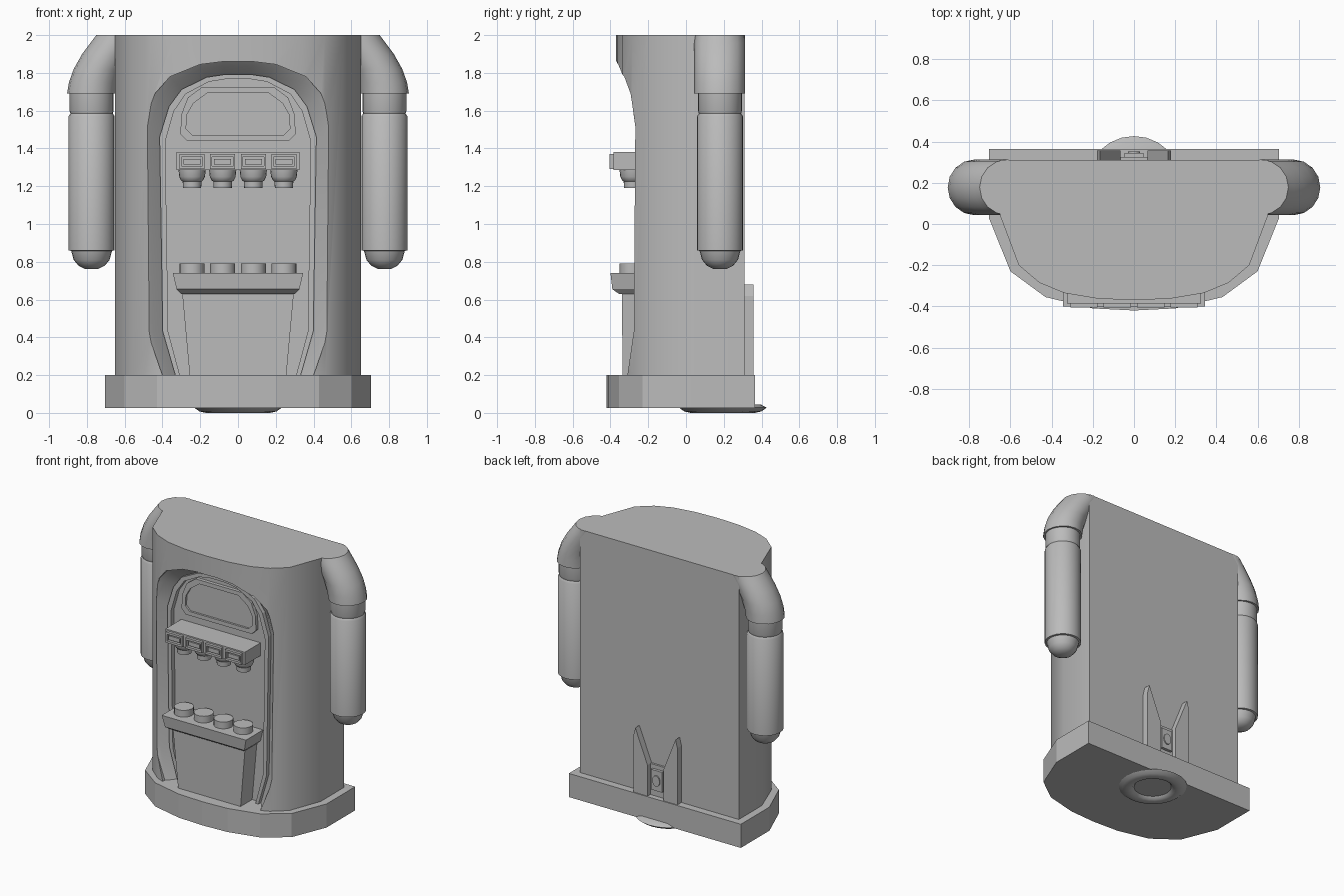
import bpy, bmesh, math
from mathutils import Vector

cube = bpy.data.objects.get("Cube")
if cube:
    bpy.data.objects.remove(cube)

grey = bpy.data.materials.new("plain grey")
grey.use_nodes = True
grey.diffuse_color = (0.5, 0.5, 0.5, 1)
grey.node_tree.nodes["Principled BSDF"].inputs["Base Color"].default_value = (0.5, 0.5, 0.5, 1)


def loft(name, rings, smooth=None, caps=True, wrap=False):
    """Skin a list of equal closed rings of points."""
    bm = bmesh.new()
    rows = [[bm.verts.new(p) for p in ring] for ring in rings]
    pairs = list(zip(rows, rows[1:]))
    if wrap:
        pairs.append((rows[-1], rows[0]))
    for a, b in pairs:
        n = len(a)
        for i in range(n):
            j = (i + 1) % n
            bm.faces.new((a[i], a[j], b[j], b[i]))
    if caps and not wrap:
        bm.faces.new(rows[0])
        bm.faces.new(rows[-1])
    bmesh.ops.recalc_face_normals(bm, faces=bm.faces)
    mesh = bpy.data.meshes.new(name)
    bm.to_mesh(mesh)
    bm.free()
    mesh.materials.append(grey)
    ob = bpy.data.objects.new(name, mesh)
    bpy.context.collection.objects.link(ob)
    if smooth:
        smooth_by_angle(ob, smooth)
    return ob


def smooth_by_angle(ob, degrees):
    bpy.ops.object.select_all(action="DESELECT")
    ob.select_set(True)
    bpy.context.view_layer.objects.active = ob
    bpy.ops.object.shade_smooth_by_angle(angle=math.radians(degrees))


def mirrored(half):
    """Close a half outline by mirroring it in x."""
    return half + [(-x, v) for x, v in reversed(half) if x > 0]


def upright(outline, z):
    return [(x, y, z) for x, y in outline]


def facing(outline, y):
    return [(x, y, z) for x, z in outline]


def circle(cx, cy, z, rx, ry, n=20):
    return [(cx + rx * math.cos(t), cy + ry * math.sin(t), z)
            for t in (math.tau * i / n for i in range(n))]


def lathe(name, cx, cy, profile, n=20, smooth=35):
    return loft(name, [circle(cx, cy, z, r, r, n) for r, z in profile], smooth)


def box(name, x0, x1, y0, y1, z0, z1):
    outline = [(x0, z0), (x1, z0), (x1, z1), (x0, z1)]
    return loft(name, [facing(outline, y0), facing(outline, y1)])


def frame(name, outer, inner, front, back):
    """A flat ring with an outer and an inner outline."""
    return loft(name, [facing(outer, back), facing(outer, front),
                       facing(inner, front), facing(inner, back)], wrap=True)


# Base plinth
plinth = mirrored([(0.705, 0.365), (0.705, 0.03), (0.6, -0.23), (0.43, -0.355),
                   (0.2, -0.41), (0, -0.42)])
loft("base_plinth", [upright(plinth, 0.025), upright(plinth, 0.2)])

# Main body with arched recess
plan = mirrored([(0.65, 0.31), (0.65, 0.04), (0.56, -0.2), (0.46, -0.285),
                 (0.34, -0.335), (0.18, -0.362), (0, -0.37)])
body = loft("body", [upright(plan, 0.19), upright(plan, 2)])


def arch(d):
    half = [(0.36, 0.1), (0.4, 0.2), (0.48, 0.43), (0.5, 1.53), (0.44, 1.69),
            (0.36, 1.78), (0.2, 1.845), (0.08, 1.86)]
    return mirrored([(x * (1 - 2 * d), z - 0.8 * d if z > 1 else z) for x, z in half])


cutter = loft("recess_cutter", [facing(arch(d), y) for y, d in
                                [(-0.6, 0), (-0.285, 0), (-0.26, 0.03), (-0.2, 0.09)]])
cutter.hide_render = True
cut = body.modifiers.new("recess", "BOOLEAN")
cut.object = cutter
cut.solver = "EXACT"
bpy.context.view_layer.objects.active = body
bpy.ops.object.modifier_apply(modifier=cut.name)
bpy.data.objects.remove(cutter)
smooth_by_angle(body, 30)

# Raised rim inside the recess
frame("recess_rim", arch(0.085), arch(0.115), -0.235, -0.195)


# Display panel
def screen(k):
    half = [(0.27 - k, 1.44 + k), (0.305 - k, 1.475 + k), (0.3 - k, 1.58),
            (0.265 - k, 1.67 - k), (0.19 - k, 1.725 - k)]
    return mirrored(half)


frame("screen_frame", screen(0), screen(0.03), -0.225, -0.195)
loft("screen", [facing(screen(0.03), -0.21), facing(screen(0.03), -0.195)])

# Dispenser shelf, buttons, nozzles and cups
box("dispenser_shelf", -0.325, 0.325, -0.385, -0.195, 1.285, 1.38)
for i in range(4):
    x = -0.243 + 0.162 * i
    rects = [[(x - w, 1.33 - h), (x + w, 1.33 - h), (x + w, 1.33 + h), (x - w, 1.33 + h)]
             for w, h in ((0.066, 0.04), (0.056, 0.024))]
    frame("button_frame", rects[0], rects[1], -0.405, -0.384)
    box("button", x - 0.045, x + 0.045, -0.4, -0.384, 1.315, 1.345)
    lathe("nozzle", x, -0.28, [(0.072, 1.286), (0.068, 1.25), (0.058, 1.23),
                               (0.05, 1.225), (0.048, 1.19)])
    lathe("cup", x, -0.285, [(0.066, 0.735), (0.066, 0.79)])

# Counter pedestal
pedestal = []
for z, w, y in [(0.19, 0.255, -0.335), (0.63, 0.295, -0.34), (0.63, 0.3, -0.355),
                (0.655, 0.325, -0.39), (0.74, 0.345, -0.4)]:
    pedestal.append([(-w, y, z), (w, y, z), (w, -0.19, z), (-w, -0.19, z)])
loft("counter_pedestal", pedestal)

# Arms and shoulders
for side, s in (("left", 1), ("right", -1)):
    lathe(side + "_arm", s * 0.775, 0.18,
          [(0.035, 0.762), (0.07, 0.78), (0.095, 0.81), (0.108, 0.858), (0.122, 0.86),
           (0.122, 1.57), (0.112, 1.585), (0.117, 1.6), (0.117, 1.72)], 24)
    loft(side + "_shoulder",
         [circle(s * cx, 0.178, z, r, 0.135, 16) for z, cx, r in
          [(1.69, 0.775, 0.13), (1.75, 0.765, 0.13), (1.82, 0.74, 0.13),
           (1.9, 0.69, 0.135), (1.96, 0.645, 0.135), (2.0, 0.615, 0.135)]], 40)

    # Rear fins
    fin = [(s * x, z) for x, z in [(0.18, 0.2), (0.18, 0.62), (0.165, 0.68),
                                   (0.065, 0.43), (0.065, 0.2)]]
    loft(side + "_rear_fin", [facing(fin, 0.305), facing(fin, 0.358)])

# Rear socket between the fins
box("rear_socket", -0.065, 0.065, 0.305, 0.325, 0.2, 0.43)
box("socket_plate", -0.045, 0.045, 0.32, 0.345, 0.25, 0.4)
dial = [(0.03 * math.cos(t), 0.325 + 0.04 * math.sin(t))
        for t in (math.tau * i / 16 for i in range(16))]
loft("socket_dial", [facing(dial, 0.34), facing(dial, 0.353)])

# Underside ring foot
loft("foot_ring", [circle(0, 0.195, z, r, r, 24) for r, z in
                   [(0.2, 0.045), (0.232, 0.028), (0.205, 0.008), (0.17, 0.0),
                    (0.14, 0.006), (0.125, 0.022)]], 40)
